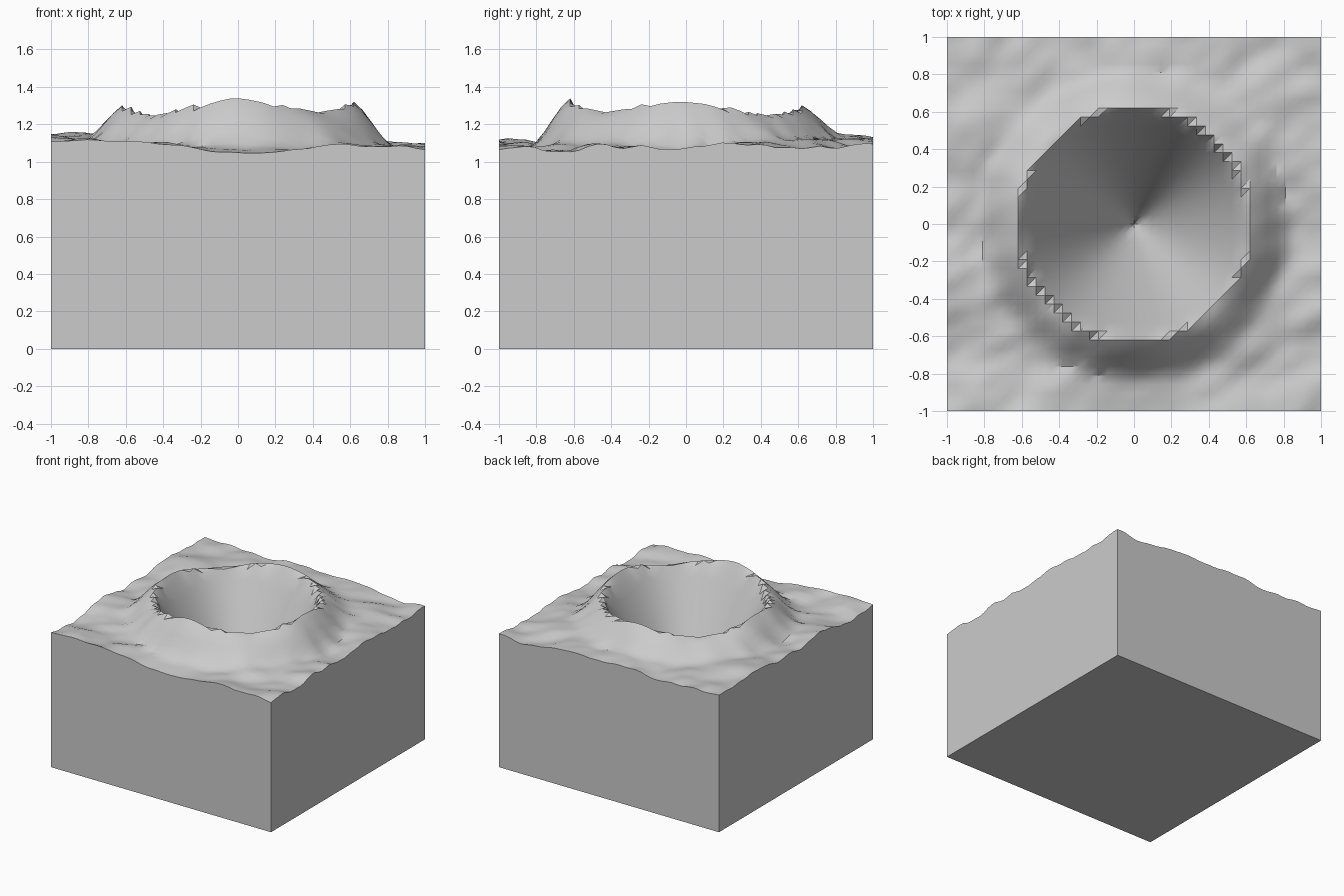
import bpy, bmesh, math
from mathutils import Vector, noise

if "Cube" in bpy.data.objects:
    bpy.data.objects.remove(bpy.data.objects["Cube"], do_unlink=True)

CELLS = 42          # terrain cells along each side
GROUND = 1.10       # mean height of the plain
MOUND_IN, MOUND_OUT = 0.59, 0.86
PIT_RADIUS = 0.615
APEX = 0.10         # deepest point of the crater


def smoothstep(t):
    t = max(0.0, min(1.0, t))
    return t * t * (3 - 2 * t)


def height(x, y):
    r, a = math.hypot(x, y), math.atan2(y, x)
    # rolling plain, stretched along one diagonal
    u, v = 0.9 * x + 0.44 * y, 0.9 * y - 0.44 * x
    rough = 0.04 * noise.noise(Vector((u * 2.6, v * 3.8, 0.4)))
    rough += 0.025 * noise.noise(Vector((u * 5.5, v * 9, 2.7)))
    plain = GROUND - 0.022 * x + 0.018 * y
    # raised rim with four soft peaks, higher towards the front
    rim = 1.295 + 0.03 * math.cos(4 * a) + 0.016 * math.cos(a + 0.8)
    s = smoothstep((MOUND_OUT - r) / (MOUND_OUT - MOUND_IN))
    outer = (plain + rough) * (1 - s) + (rim + 0.4 * rough) * s
    # conical pit whose walls follow the uneven rim
    return min(outer, APEX + (rim - APEX) * r / PIT_RADIUS)


def make_terrain():
    bm = bmesh.new()
    step = 2 / CELLS
    coords = [-1 + i * step for i in range(CELLS + 1)]
    grid = [[bm.verts.new((x, y, height(x, y))) for x in coords] for y in coords]
    # surface triangles
    for j in range(CELLS):
        for i in range(CELLS):
            a, b = grid[j][i], grid[j][i + 1]
            c, d = grid[j + 1][i + 1], grid[j + 1][i]
            bm.faces.new((a, b, c))
            bm.faces.new((a, c, d))
    # straight side walls and flat base
    border = [e for e in bm.edges if e.is_boundary]
    skirt = bmesh.ops.extrude_edge_only(bm, edges=border)["geom"]
    for v in skirt:
        if isinstance(v, bmesh.types.BMVert):
            v.co.z = 0
    base = [e for e in bm.edges if e.is_boundary]
    bmesh.ops.contextual_create(bm, geom=base)
    bmesh.ops.recalc_face_normals(bm, faces=bm.faces[:])
    mesh = bpy.data.meshes.new("crater_block")
    bm.to_mesh(mesh)
    bm.free()
    obj = bpy.data.objects.new("crater_block", mesh)
    bpy.context.collection.objects.link(obj)
    return obj


def make_material(name, colour):
    mat = bpy.data.materials.new(name)
    mat.use_nodes = True
    mat.diffuse_color = colour
    mat.node_tree.nodes["Principled BSDF"].inputs["Base Color"].default_value = colour
    return mat


block = make_terrain()
block.data.materials.append(make_material("grey_rock", (0.6, 0.6, 0.6, 1)))
bpy.ops.object.select_all(action='DESELECT')
block.select_set(True)
bpy.context.view_layer.objects.active = block
bpy.ops.object.shade_smooth_by_angle(angle=math.radians(35))
